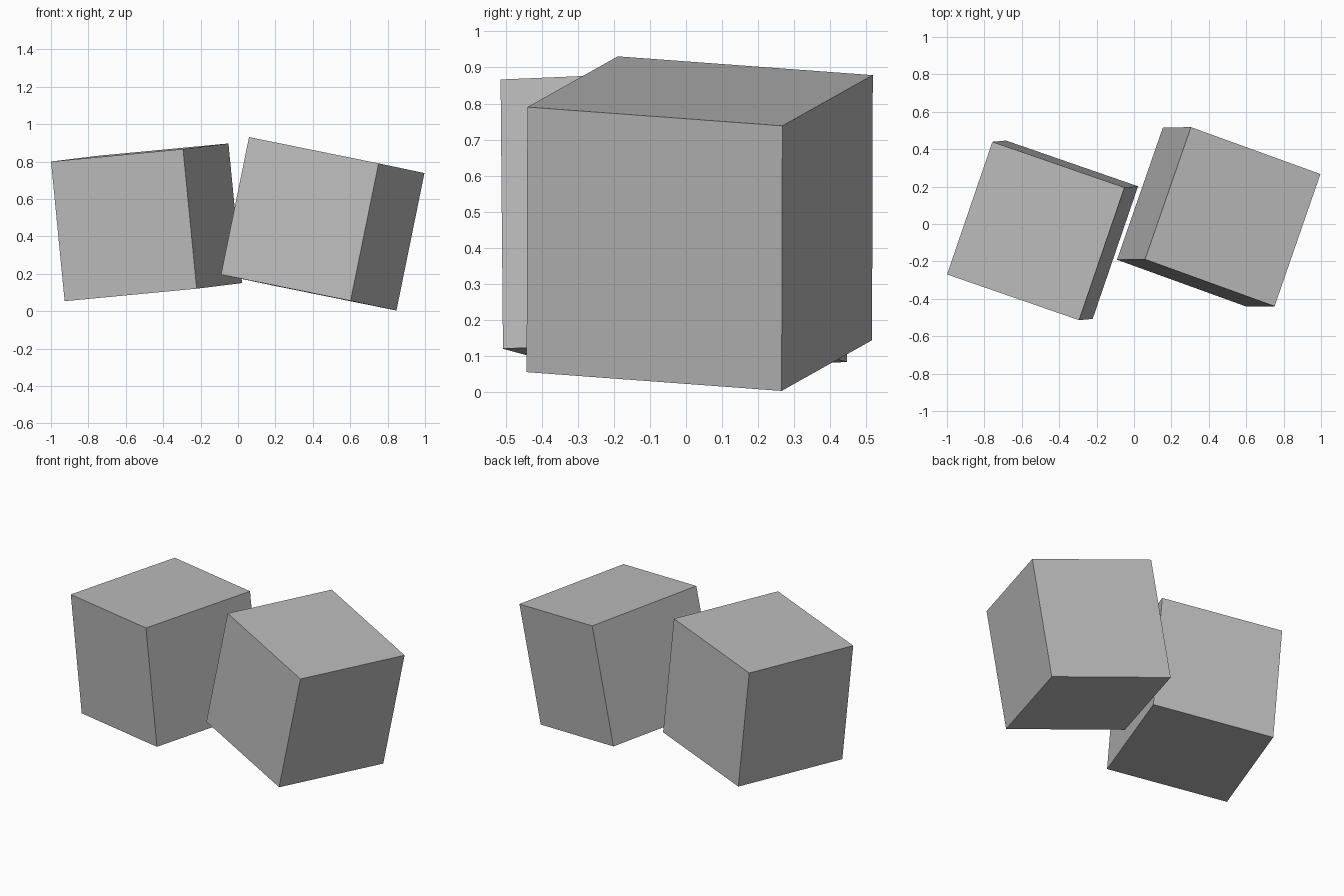
import bpy
from math import radians

if "Cube" in bpy.data.objects:
    bpy.data.objects.remove(bpy.data.objects["Cube"])

# Plain grey shared by both blocks
grey = bpy.data.materials.new("mid grey")
grey.diffuse_color = (0.5, 0.5, 0.5, 1)
grey.use_nodes = True
grey.node_tree.nodes["Principled BSDF"].inputs["Base Color"].default_value = grey.diffuse_color


def block(name, centre, tilt):
    """Sharp-edged cube, tilted in degrees."""
    bpy.ops.mesh.primitive_cube_add(size=0.75, location=centre,
                                    rotation=[radians(a) for a in tilt])
    obj = bpy.context.object
    obj.name = name
    obj.data.materials.append(grey)


# Two tumbled blocks side by side
block("left_block", (-0.489, -0.034, 0.475), (2.3, -5.1, -19.1))
block("right_block", (0.453, 0.038, 0.467), (-4.05, 10.8, -19.9))
